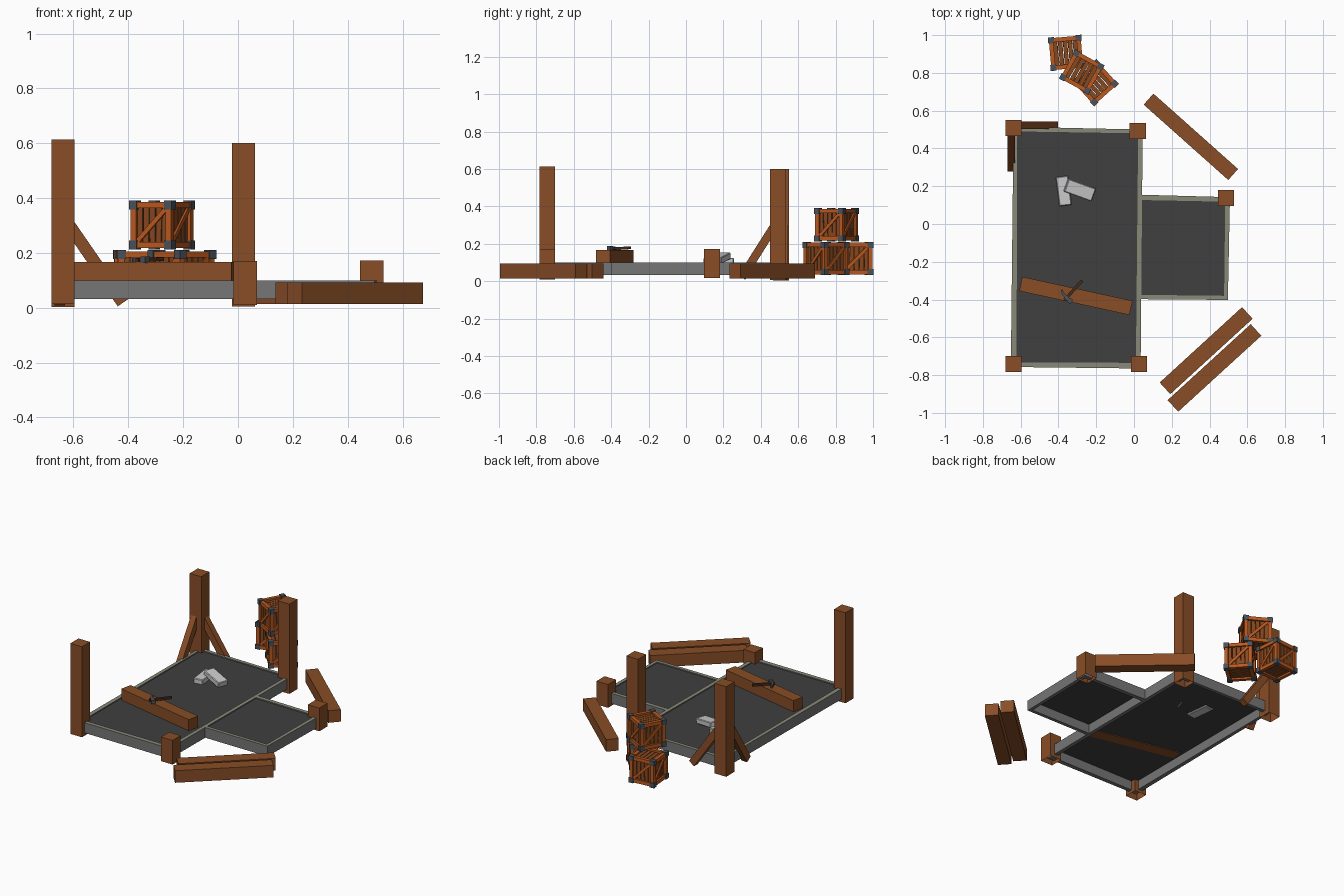
import bpy, bmesh, math, random
from mathutils import Matrix, Vector

if "Cube" in bpy.data.objects:
    bpy.data.objects.remove(bpy.data.objects["Cube"])

random.seed(4)


def material(name, rgb):
    m = bpy.data.materials.new(name)
    m.diffuse_color = (*rgb, 1)
    m.use_nodes = True
    m.node_tree.nodes["Principled BSDF"].inputs["Base Color"].default_value = m.diffuse_color
    return m


WOOD = material("timber", (0.25, 0.075, 0.02))
DARK_WOOD = material("dark_wood", (0.06, 0.025, 0.012))
FLOOR = material("floor_dark", (0.05, 0.05, 0.05))
STONE = material("stone", (0.18, 0.18, 0.18))
RIM = material("rim_top", (0.25, 0.25, 0.19))
FRAME = material("crate_frame", (0.5, 0.1, 0.014))
PLANK = material("crate_plank", (0.24, 0.065, 0.014))
METAL = material("metal", (0.07, 0.085, 0.1))


def add_box(bm, size, matrix, mat=0):
    """Box of given size placed by a matrix."""
    g = bmesh.ops.create_cube(bm, size=1, matrix=matrix @ Matrix.Diagonal((*size, 1)))
    for f in {f for v in g["verts"] for f in v.link_faces}:
        f.material_index = mat


def finish(bm, name, mats):
    bmesh.ops.recalc_face_normals(bm, faces=bm.faces)
    me = bpy.data.meshes.new(name)
    bm.to_mesh(me)
    bm.free()
    for m in mats:
        me.materials.append(m)
    ob = bpy.data.objects.new(name, me)
    bpy.context.collection.objects.link(ob)
    return ob


def beam(name, a, b, width, depth, mat=WOOD):
    """Square bar running from a to b (depth is the upward side)."""
    a, b = Vector(a), Vector(b)
    d = (b - a).normalized()
    side = Vector((0, 0, 1)).cross(d).normalized()
    rot = Matrix((d, side, d.cross(side))).transposed().to_4x4()
    bm = bmesh.new()
    add_box(bm, ((b - a).length, width, depth), Matrix.Translation((a + b) / 2) @ rot)
    return finish(bm, name, [mat])


def post(name, x, y, z0, z1):
    """Upright post, hollow underneath."""
    bm = bmesh.new()
    add_box(bm, (0.085, 0.085, z1 - z0), Matrix.Translation((x, y, (z0 + z1) / 2)))
    bm.normal_update()
    bmesh.ops.delete(bm, geom=[f for f in bm.faces if f.normal.z < -0.5], context="FACES_ONLY")
    finish(bm, name, [WOOD])


def walls(name, outer, inner, z0, z1, closed):
    """Low walls between an outer and an inner outline, with pale tops."""
    bm = bmesh.new()
    n = len(outer)
    for i in range(n if closed else n - 1):
        j = (i + 1) % n
        quad = [outer[i], outer[j], inner[j], inner[i]]
        lo = [bm.verts.new((*p, z0)) for p in quad]
        hi = [bm.verts.new((*p, z1)) for p in quad]
        bm.faces.new(lo[::-1])
        bm.faces.new(hi).material_index = 1
        for k in (0, 2):
            bm.faces.new((lo[k], lo[k + 1], hi[k + 1], hi[k]))
    bmesh.ops.remove_doubles(bm, verts=bm.verts, dist=0.0005)
    finish(bm, name, [STONE, RIM])


def floor(name, corners, z):
    bm = bmesh.new()
    bm.faces.new([bm.verts.new((*p, z)) for p in corners])
    finish(bm, name, [FLOOR])


# Foundations
main_out = [(-0.652, -0.757), (0.035, -0.765), (0.046, 0.5), (-0.638, 0.515)]
main_in = [(-0.622, -0.732), (0.01, -0.735), (0.022, 0.48), (-0.618, 0.49)]
walls("main_foundation_wall", main_out, main_in, 0.032, 0.1, True)
floor("main_floor", main_in, 0.093)
side_out = [(0.03, -0.398), (0.497, -0.402), (0.508, 0.142), (0.03, 0.155)]
side_in = [(0.03, -0.375), (0.477, -0.38), (0.483, 0.118), (0.03, 0.127)]
walls("side_foundation_wall", side_out, side_in, 0.032, 0.1, False)
floor("side_floor", side_in, 0.093)

# Corner posts, three tall and two short
post("back_left_post", -0.638, 0.508, 0.003, 0.6)
post("back_right_post", 0.02, 0.492, 0.005, 0.6)
post("front_left_post", -0.638, -0.742, 0.013, 0.613)
post("front_right_stub", 0.027, -0.742, 0.01, 0.17)
post("side_stub", 0.488, 0.138, 0.018, 0.172)

# Diagonal braces on the back left post
beam("back_brace", (-0.625, 0.522, 0.315), (-0.42, 0.522, 0.018), 0.04, 0.045)
beam("left_brace", (-0.65, 0.485, 0.315), (-0.65, 0.298, 0.02), 0.04, 0.045)

# Loose timbers
beam("loose_timber_front_1", (0.164, -0.87, 0.053), (0.6, -0.471, 0.053), 0.083, 0.08)
beam("loose_timber_front_2", (0.206, -0.963, 0.053), (0.646, -0.561, 0.053), 0.083, 0.08)
beam("loose_timber_back", (0.077, 0.661, 0.053), (0.525, 0.262, 0.053), 0.078, 0.08)
beam("timber_on_floor", (-0.6, -0.317, 0.128), (-0.016, -0.444, 0.128), 0.077, 0.078)


# Loose bricks
def brick(name, loc, size, turn, tilt):
    bm = bmesh.new()
    add_box(bm, size, Matrix.Translation(loc) @ Matrix.Rotation(math.radians(turn), 4, "Z")
            @ Matrix.Rotation(math.radians(tilt), 4, "Y"))
    bmesh.ops.bevel(bm, geom=bm.edges[:], offset=0.004, segments=1, affect="EDGES")
    finish(bm, name, [])


brick("flat_brick", (-0.372, 0.175, 0.104), (0.065, 0.155, 0.04), 7, 0)
brick("leaning_brick", (-0.288, 0.18, 0.122), (0.155, 0.072, 0.035), -20, 10)

# Hammer: wooden handle, square striking face and curved claw
beam("hammer_handle", (-0.275, -0.3, 0.178), (-0.368, -0.403, 0.174), 0.016, 0.014, DARK_WOOD)
bm = bmesh.new()
place = Matrix.Translation((-0.356, -0.391, 0.175)) @ Matrix.Rotation(math.radians(-42), 4, "Z")
add_box(bm, (0.026, 0.018, 0.018), place)
add_box(bm, (0.022, 0.025, 0.024), place @ Matrix.Translation((0.024, 0, 0)))
for x, y, a, w in ((-0.02, 0.002, -8, 0.015), (-0.038, 0.008, -32, 0.01)):
    add_box(bm, (0.024, w, 0.016), place @ Matrix.Translation((x, y, 0))
            @ Matrix.Rotation(math.radians(a), 4, "Z"))
finish(bm, "hammer_head", [METAL])


# Slatted crates
def crate(name, loc, turn):
    bm = bmesh.new()
    e = 0.073
    faces = [Matrix.Rotation(math.radians(90 * k), 4, "Z") for k in range(4)]
    faces += [Matrix.Rotation(math.radians(s), 4, "X") for s in (90, -90)]
    for i, r in enumerate(faces):
        # upright planks with small gaps, slightly crooked
        for k in range(5):
            wob = Matrix.Rotation(random.uniform(-0.03, 0.03), 4, "Y")
            add_box(bm, (0.0225, 0.008, 0.145),
                    r @ Matrix.Translation(((k - 2) * 0.026, -0.069, 0)) @ wob, 1)
        # diagonal strip on the four sides
        if i < 4:
            add_box(bm, (0.17, 0.008, 0.017), r @ Matrix.Translation((0, -0.077, 0))
                    @ Matrix.Rotation(math.radians(-45), 4, "Y"), 0)
    for a in (-e, e):
        for b in (-e, e):
            # frame bars on all edges
            add_box(bm, (0.15, 0.023, 0.023), Matrix.Translation((0, a, b)), 0)
            add_box(bm, (0.023, 0.15, 0.023), Matrix.Translation((a, 0, b)), 0)
            add_box(bm, (0.023, 0.023, 0.15), Matrix.Translation((a, b, 0)), 0)
            # metal corner caps
            for c in (-e, e):
                add_box(bm, (0.032,) * 3, Matrix.Translation((a, b, c)), 2)
    ob = finish(bm, name, [FRAME, PLANK, METAL])
    ob.location = loc
    ob.rotation_euler.z = math.radians(turn)


crate("lower_crate_back", (-0.36, 0.906, 0.121), 5)
crate("lower_crate_front", (-0.205, 0.748, 0.121), 42)
crate("upper_crate", (-0.277, 0.805, 0.302), -29)
